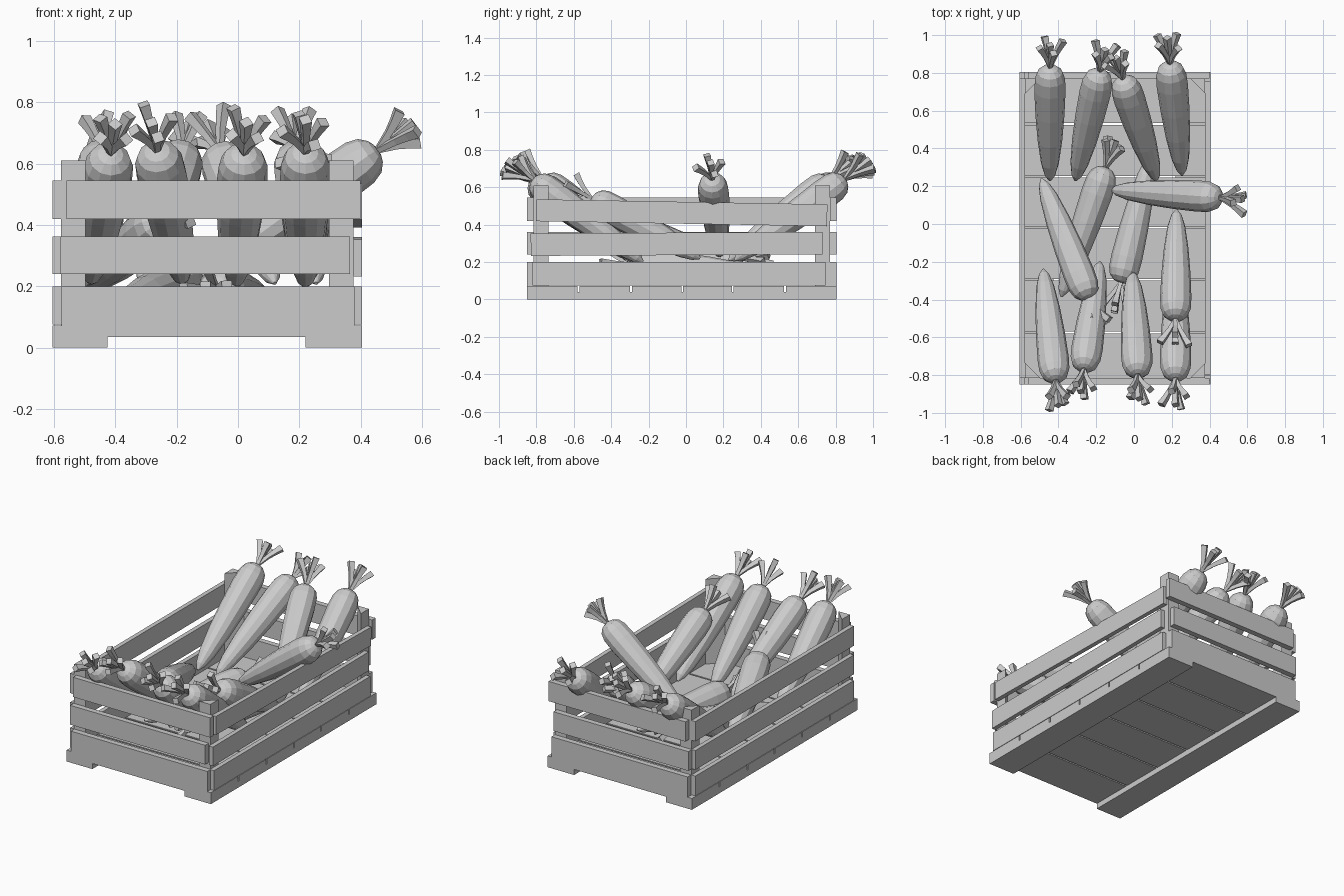
import bpy, bmesh, math, random
from mathutils import Vector, Matrix

if "Cube" in bpy.data.objects:
    bpy.data.objects.remove(bpy.data.objects["Cube"])
random.seed(4)


def finish(bm, name, mat=Matrix()):
    bmesh.ops.recalc_face_normals(bm, faces=bm.faces)
    me = bpy.data.meshes.new(name)
    bm.to_mesh(me)
    bm.free()
    ob = bpy.data.objects.new(name, me)
    ob.matrix_world = mat
    bpy.context.collection.objects.link(ob)
    return ob


def box(name, x0, x1, y0, y1, z0, z1, tilt=0):
    bm = bmesh.new()
    bmesh.ops.create_cube(bm, size=1)
    bmesh.ops.scale(bm, vec=(x1 - x0, y1 - y0, z1 - z0), verts=bm.verts)
    c = Vector(((x0 + x1) / 2, (y0 + y1) / 2, (z0 + z1) / 2))
    return finish(bm, name, Matrix.Translation(c) @ Matrix.Rotation(math.radians(tilt), 4, 'X'))


def loft(bm, rings):
    # skin a list of equal rings and cap both ends
    rs = [[bm.verts.new(p) for p in r] for r in rings]
    n = len(rs[0])
    for a, b in zip(rs, rs[1:]):
        for i in range(n):
            bm.faces.new((a[i], a[(i + 1) % n], b[(i + 1) % n], b[i]))
    bm.faces.new(rs[0][::-1])
    bm.faces.new(rs[-1])


# crate extents
X0, X1, Y0, Y1 = -0.605, 0.405, -0.85, 0.805

# two runners under the crate
box("left_runner", X0, -0.425, Y0, Y1, 0, 0.04)
box("right_runner", 0.22, X1, Y0, Y1, 0, 0.04)

# floor boards with narrow gaps
edges = [Y0, -0.575, -0.295, -0.02, 0.25, 0.53, Y1]
for i in range(6):
    g0 = 0.005 if i > 0 else 0
    g1 = 0.005 if i < 5 else 0
    box("floor_board", X0, X1, edges[i] + g0, edges[i + 1] - g1, 0.035, 0.072)

# front and back slats
for z0, z1, a, b in [(0.07, 0.2, -0.575, 0.38), (0.24, 0.362, -0.58, 0.365), (0.42, 0.545, -0.56, 0.40)]:
    box("front_slat", a, b, Y0, Y0 + 0.035, z0, z1)
    box("back_slat", a, b, Y1 - 0.035, Y1, z0, z1)

# side slats, the right ones nailed slightly crooked
for z0, z1, a, b, t in [(0.075, 0.2, -0.82, 0.745, 0), (0.237, 0.357, -0.83, 0.73, 0.3),
                        (0.405, 0.522, -0.80, 0.755, -1.0)]:
    box("right_slat", X1 - 0.028, X1, a, b, z0, z1, t)
for z0, z1 in [(0.075, 0.2), (0.24, 0.362), (0.42, 0.545)]:
    box("left_slat", X0, X0 + 0.028, -0.815, 0.77, z0, z1)

# triangular corner posts
for cx, sx in ((-0.577, 1), (0.377, -1)):
    for cy, sy in ((-0.815, 1), (0.77, -1)):
        bm = bmesh.new()
        tri = [(cx, cy), (cx + sx * 0.08, cy), (cx, cy + sy * 0.08)]
        loft(bm, [[(x, y, z) for x, y in tri] for z in (0.07, 0.61)])
        finish(bm, "corner_post")

# carrot profile: distance along the length from the head, radius
PROFILE = [(0, 0.02), (0.012, 0.042), (0.045, 0.067), (0.1, 0.08), (0.2, 0.083), (0.42, 0.077),
           (0.65, 0.065), (0.85, 0.047), (0.95, 0.028), (1, 0.006)]


def carrot(head, tip):
    head, tip = Vector(head), Vector(tip)
    axis = head - tip
    length = axis.length
    mat = Matrix.Translation(head) @ axis.to_track_quat('Z', 'Y').to_matrix().to_4x4()
    # root
    bm = bmesh.new()
    n = 12
    loft(bm, [[(r * math.cos(2 * math.pi * i / n), r * math.sin(2 * math.pi * i / n), -t * length)
               for i in range(n)] for t, r in PROFILE])
    finish(bm, "carrot_root", mat)
    # flaring square stems
    bm = bmesh.new()
    turn = random.uniform(0, 1.5)
    for k in range(5):
        lean = 0 if k == 4 else random.uniform(0.38, 0.55)
        ln = random.uniform(0.14, 0.175)
        rot = Matrix.Rotation(turn + k * math.pi / 2, 4, 'Z')
        rings = []
        for t, w in ((-0.1, 0.008), (0.45, 0.011), (0.75, 0.014), (1, 0.017)):
            a = lean * (0.75 + 0.25 * t)
            c = Vector((math.sin(a) * ln * t, 0, math.cos(a) * ln * t))
            u = Vector((math.cos(a), 0, -math.sin(a))) * w
            v = Vector((0, w, 0))
            rings.append([rot @ (c + p) for p in (u + v, v - u, -u - v, u - v)])
        loft(bm, rings)
    finish(bm, "carrot_stems", mat)


# head and tip of every carrot
CARROTS = [
    # back row
    ((-0.445, 0.83, 0.645), (-0.445, 0.23, 0.21)),
    ((-0.18, 0.81, 0.645), (-0.31, 0.23, 0.21)),
    ((-0.06, 0.77, 0.64), (0.12, 0.23, 0.21)),
    ((0.19, 0.85, 0.645), (0.255, 0.26, 0.21)),
    # front row
    ((-0.415, -0.83, 0.635), (-0.48, -0.24, 0.21)),
    ((-0.265, -0.77, 0.645), (-0.18, -0.2, 0.21)),
    ((0.02, -0.80, 0.635), (-0.01, -0.25, 0.2)),
    ((0.22, -0.82, 0.64), (0.22, -0.23, 0.2)),
    # loose pile in the middle
    ((0.22, -0.505, 0.54), (0.225, 0.075, 0.22)),
    ((-0.15, 0.30, 0.22), (-0.385, -0.385, 0.14)),
    ((-0.24, -0.395, 0.42), (-0.49, 0.24, 0.2)),
    ((-0.07, -0.31, 0.19), (0.09, 0.36, 0.15)),
    ((0.455, 0.14, 0.645), (-0.12, 0.18, 0.23)),
]
for h, t in CARROTS:
    carrot(h, t)
